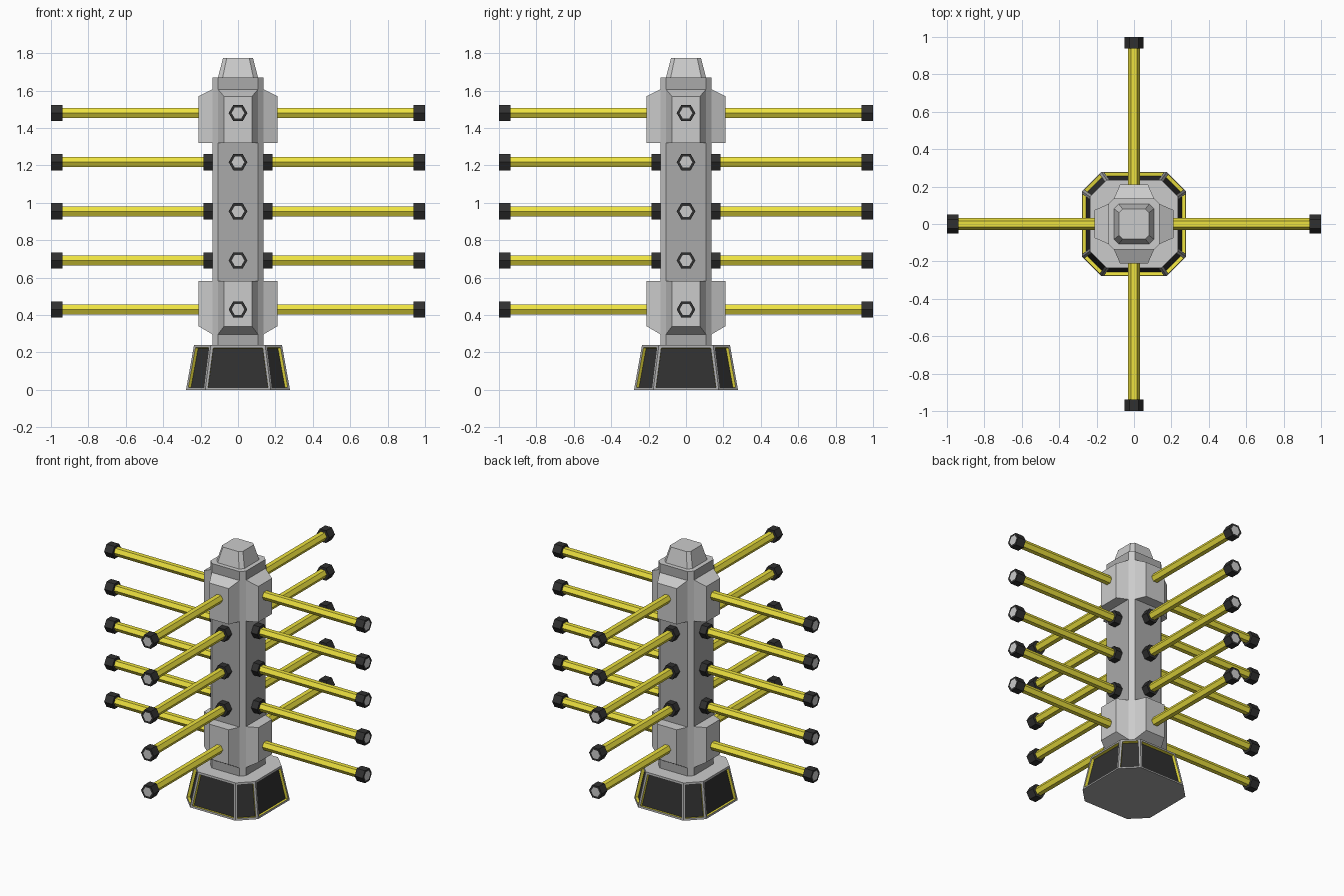
import bpy, bmesh, math
from mathutils import Matrix

if "Cube" in bpy.data.objects:
    bpy.data.objects.remove(bpy.data.objects["Cube"])


def material(name, r, g, b):
    m = bpy.data.materials.new(name)
    m.diffuse_color = (r, g, b, 1)
    m.use_nodes = True
    m.node_tree.nodes["Principled BSDF"].inputs["Base Color"].default_value = m.diffuse_color
    return m


LIGHT = material("light_grey", 0.72, 0.72, 0.72)
DARK = material("dark_grey", 0.4, 0.4, 0.4)
BLACK = material("black", 0.03, 0.03, 0.03)
YELLOW = material("yellow", 0.85, 0.76, 0.05)


def loft(bm, rings, mat=0):
    """Closed solid through a list of equal-sized point rings."""
    loops = [[bm.verts.new(p) for p in ring] for ring in rings]
    n = len(loops[0])
    faces = [bm.faces.new(loops[0][::-1]), bm.faces.new(loops[-1])]
    for a, b in zip(loops, loops[1:]):
        faces += [bm.faces.new((a[i], a[(i + 1) % n], b[(i + 1) % n], b[i])) for i in range(n)]
    for f in faces:
        f.material_index = mat
    bmesh.ops.recalc_face_normals(bm, faces=faces)
    return faces


def finish(bm, name, mats):
    me = bpy.data.meshes.new(name)
    bm.to_mesh(me)
    bm.free()
    for m in mats:
        me.materials.append(m)
    return place(me, name)


def place(me, name, matrix=Matrix()):
    ob = bpy.data.objects.new(name, me)
    ob.matrix_world = matrix
    bpy.context.collection.objects.link(ob)
    return ob


def oct_ring(half, flat, z):
    """Square of given half width with corners cut back to half length 'flat'."""
    quarter = [(half, -flat), (half, flat)]
    pts = []
    for k in range(4):
        c, s = round(math.cos(k * math.pi / 2)), round(math.sin(k * math.pi / 2))
        pts += [(c * x - s * y, s * x + c * y, z) for x, y in quarter]
    return pts


def hex_ring(r, x):
    return [(x, r * math.cos(k * math.pi / 3), r * math.sin(k * math.pi / 3)) for k in range(6)]


# base: tapered foot with recessed black panels and yellow recess walls
bm = bmesh.new()
faces = loft(bm, [oct_ring(0.278, 0.175, 0), oct_ring(0.235, 0.145, 0.24)])
panels = faces[2:]
bmesh.ops.inset_individual(bm, faces=panels, thickness=0.02)
walls = bmesh.ops.inset_individual(bm, faces=panels, thickness=0.0005, depth=-0.02)["faces"]
for f in walls:
    f.material_index = 2
for f in panels:
    f.material_index = 1
# light top of the foot
faces[1].material_index = 3
finish(bm, "base", [DARK, BLACK, YELLOW, LIGHT])

# column: dark flat sides, light corner strips
bm = bmesh.new()
for f in loft(bm, [oct_ring(0.137, 0.107, 0.24), oct_ring(0.137, 0.107, 1.67)])[2:]:
    if max(abs(f.normal.x), abs(f.normal.y)) > 0.9:
        f.material_index = 1
finish(bm, "column", [LIGHT, DARK])

# top cap
bm = bmesh.new()
loft(bm, [oct_ring(0.107, 0.082, 1.67), oct_ring(0.08, 0.06, 1.775)])
finish(bm, "top_cap", [LIGHT])


# housings: bevelled blocks on each side, near the top and bottom of the column
def housing(name, z_flat, z_root, z_outer):
    def rect(x, h, z):
        return [(x, -h, z_flat), (x, h, z_flat), (x, h, z), (x, -h, z)]
    bm = bmesh.new()
    loft(bm, [rect(0.137, 0.107, z_root), rect(0.21, 0.075, z_outer)])
    return finish(bm, name, [LIGHT])


# arms: hexagonal yellow rods with black end caps, optional inner collar
def arm(name, start, collar):
    bm = bmesh.new()
    loft(bm, [hex_ring(0.031, start), hex_ring(0.031, 0.94)])
    end = loft(bm, [hex_ring(0.05, 0.937), hex_ring(0.05, 1.0)], 1)[1]
    bmesh.ops.inset_individual(bm, faces=[end], thickness=0.016)
    end.material_index = 2
    if collar:
        loft(bm, [hex_ring(0.05, 0.135), hex_ring(0.05, 0.185)], 1)
    return finish(bm, name, [YELLOW, BLACK, LIGHT])


sides = ["right", "back", "left", "front"]
parts = [(housing("upper_housing_right", 1.32, 1.607, 1.57), 0),
         (housing("lower_housing_right", 0.583, 0.297, 0.34), 0)]
plain = arm("arm_1_right", 0.2, False)
collared = arm("arm_2_right", 0.18, True)
levels = [0.43, 0.6925, 0.955, 1.2175, 1.48]
for i, z in enumerate(levels):
    src = plain if i in (0, 4) else collared
    if i == 0 or i == 1:
        ob = src
        ob.matrix_world = Matrix.Translation((0, 0, z))
    else:
        ob = place(src.data, f"arm_{i + 1}_right", Matrix.Translation((0, 0, z)))
    parts.append((ob, z))

# repeat every right-hand part around the column
for ob, z in parts:
    for k in (1, 2, 3):
        place(ob.data, ob.name.replace("right", sides[k]),
              Matrix.Translation((0, 0, z)) @ Matrix.Rotation(k * math.pi / 2, 4, "Z"))
